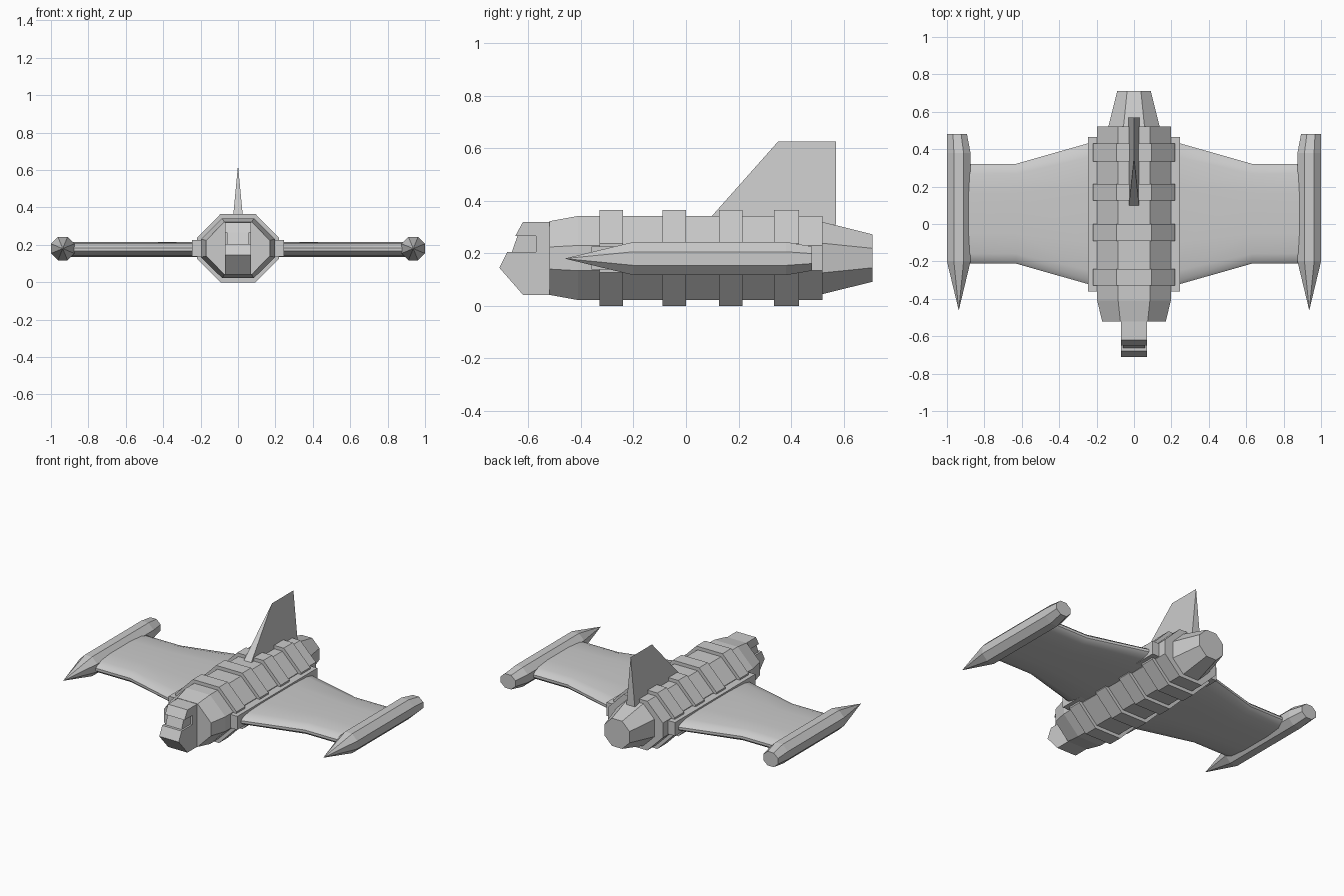
import bpy, bmesh, math

if "Cube" in bpy.data.objects:
    bpy.data.objects.remove(bpy.data.objects["Cube"])

CZ = 0.182  # height of the fuselage axis


def make(name, verts, faces, smooth=False):
    me = bpy.data.meshes.new(name)
    me.from_pydata(verts, [], faces)
    bm = bmesh.new()
    bm.from_mesh(me)
    bmesh.ops.remove_doubles(bm, verts=bm.verts, dist=1e-5)
    bmesh.ops.recalc_face_normals(bm, faces=bm.faces)
    bm.to_mesh(me)
    bm.free()
    ob = bpy.data.objects.new(name, me)
    bpy.context.collection.objects.link(ob)
    if smooth:
        bpy.context.view_layer.objects.active = ob
        ob.select_set(True)
        bpy.ops.object.shade_smooth_by_angle(angle=math.radians(40))
        ob.select_set(False)
    return ob


def loft(name, rings, smooth=False):
    """Join equal-sized point rings and cap both ends."""
    n = len(rings[0])
    verts = [p for r in rings for p in r]
    faces = [(k*n + i, k*n + (i+1) % n, (k+1)*n + (i+1) % n, (k+1)*n + i)
             for k in range(len(rings) - 1) for i in range(n)]
    faces += [tuple(range(n)), tuple(range(len(verts) - n, len(verts)))]
    return make(name, verts, faces, smooth)


def octagon(y, w, h, fx=0.43, fz=0.3, cx=0.0, cz=CZ):
    a, b = w*fx, h*fz
    pts = [(w, -b), (w, b), (a, h), (-a, h), (-w, b), (-w, -b), (-a, -h), (a, -h)]
    return [(cx + x, y, cz + z) for x, z in pts]


def prism(name, profile, w):
    return loft(name, [[(x, y, z) for y, z in profile] for x in (-w, w)])


# Fuselage and rear exhaust
loft("fuselage", [octagon(-0.52, 0.17, 0.14), octagon(-0.41, 0.197, 0.16),
                  octagon(0.52, 0.197, 0.16)])
loft("exhaust", [octagon(0.50, 0.142, 0.142, 0.41, 0.41), octagon(0.71, 0.09, 0.09, 0.41, 0.41)])

# Raised hull bands
for i, (y0, y1) in enumerate([(-0.33, -0.24), (-0.09, 0.0), (0.125, 0.215), (0.335, 0.43)]):
    loft(f"hull_band_{i+1}", [octagon(y, 0.22, 0.182) for y in (y0, y1)])

# Nose with a recessed window
prism("nose", [(-0.50, 0.32), (-0.62, 0.32), (-0.65, 0.265), (-0.57, 0.265), (-0.57, 0.205),
               (-0.68, 0.205), (-0.71, 0.145), (-0.62, 0.042), (-0.50, 0.042)], 0.07)
prism("nose_window", [(-0.56, 0.27), (-0.64, 0.27), (-0.664, 0.20), (-0.56, 0.20)], 0.058)

# Tail fin: rectangular base closing to a knife edge
t = 0.03
make("tail_fin", [(-t, 0.07, 0.31), (t, 0.07, 0.31), (t, 0.57, 0.31), (-t, 0.57, 0.31),
                  (0, 0.35, 0.625), (0, 0.57, 0.625)],
     [(0, 1, 2, 3), (0, 1, 4), (1, 2, 5, 4), (2, 3, 5), (3, 0, 4, 5)])

# Wing section: (fraction of chord, half thickness)
section = [(0, 0.008), (0.025, 0.022), (0.10, 0.035), (0.3, 0.041), (0.7, 0.041),
           (0.9, 0.035), (0.975, 0.022), (1, 0.008)]
outline = section + [(f, -h) for f, h in reversed(section)]


def wing_ring(s, x, y0, y1):
    return [(s*x, y0 + f*(y1 - y0), 0.175 + h) for f, h in outline]


for s, side in ((-1, "left"), (1, "right")):
    # Wing
    loft(f"{side}_wing", [wing_ring(s, 0.18, -0.335, 0.45), wing_ring(s, 0.25, -0.32, 0.43),
                          wing_ring(s, 0.63, -0.212, 0.322), wing_ring(s, 0.91, -0.212, 0.322)], True)
    # Rail at the wing root
    loft(f"{side}_root_rail", [[(s*x, y, z) for x, z in
                               ((0.17, 0.138), (0.247, 0.138), (0.247, 0.226), (0.17, 0.226))]
                              for y in (-0.36, 0.465)])
    # Wingtip pod
    c = s*0.937
    loft(f"{side}_wingtip_pod", [octagon(-0.46, 0.0005, 0.0005, 0.41, 0.41, c, 0.18),
                                 octagon(-0.20, 0.063, 0.063, 0.41, 0.41, c, 0.18),
                                 octagon(0.38, 0.063, 0.063, 0.41, 0.41, c, 0.18),
                                 octagon(0.48, 0.053, 0.046, 0.41, 0.41, s*0.946, 0.18)])
